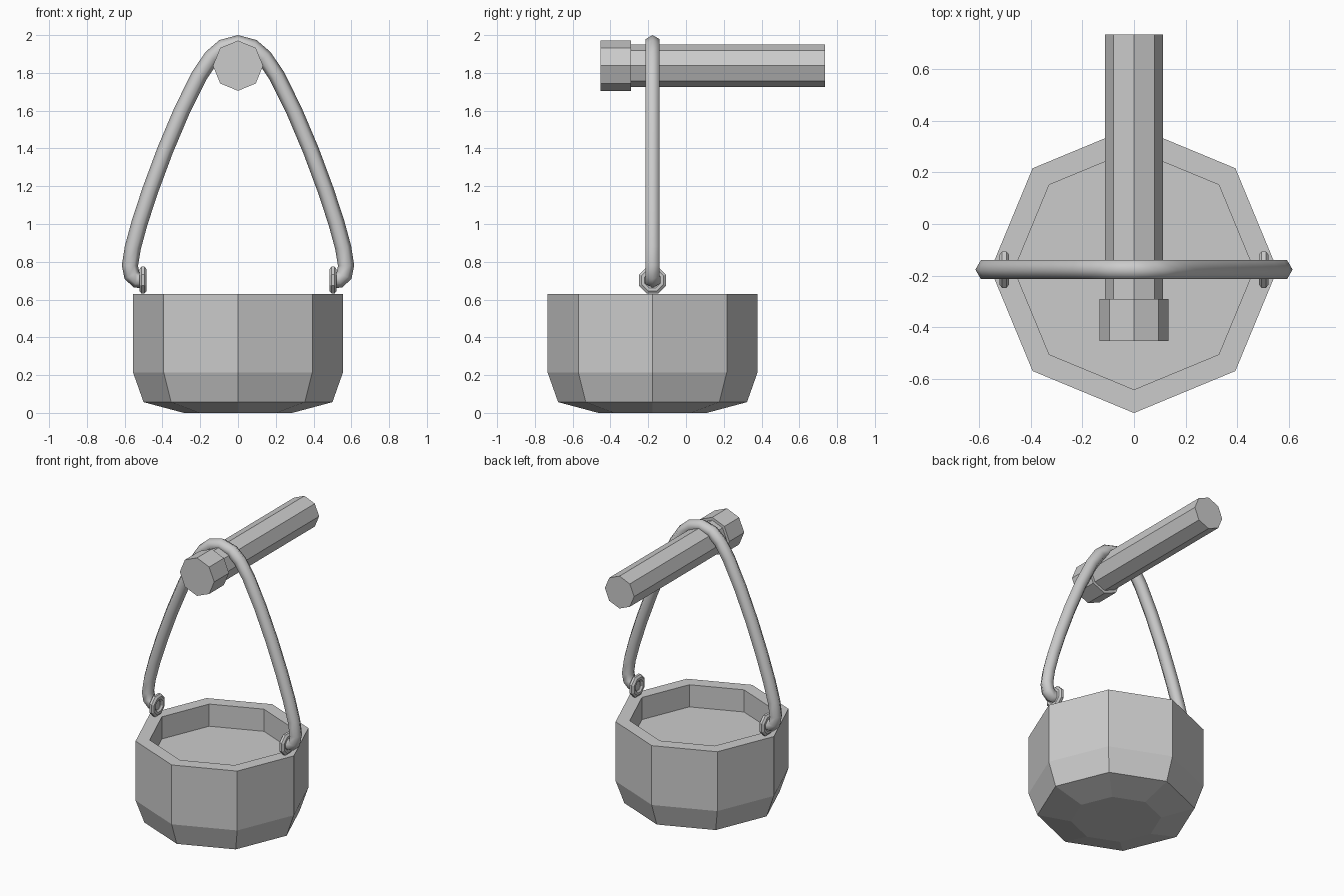
import bpy, bmesh, math
from mathutils import Vector

if "Cube" in bpy.data.objects:
    bpy.data.objects.remove(bpy.data.objects["Cube"])

CY = -0.177   # y of the pot and its handle


def make_object(name, rings, closed=False, smooth=False):
    """Skin a list of vertex rings into one mesh object."""
    bm = bmesh.new()
    vr = [[bm.verts.new(p) for p in ring] for ring in rings]
    n = len(vr[0])
    pairs = list(zip(vr, vr[1:] + vr[:1])) if closed else list(zip(vr, vr[1:]))
    for a, b in pairs:
        for i in range(n):
            j = (i + 1) % n
            bm.faces.new((a[i], a[j], b[j], b[i]))
    if not closed:
        bm.faces.new(vr[0])
        bm.faces.new(vr[-1])
    bmesh.ops.recalc_face_normals(bm, faces=bm.faces)
    for f in bm.faces:
        f.smooth = smooth and len(f.verts) == 4
    me = bpy.data.meshes.new(name)
    bm.to_mesh(me)
    bm.free()
    ob = bpy.data.objects.new(name, me)
    bpy.context.collection.objects.link(ob)
    return ob


def lathe(name, profile, center, axis, n=8, offset=0.0, closed=False):
    """Turn a (radius, height) profile round the x, y or z axis."""
    c = Vector(center)
    rings = []
    for r, h in profile:
        ring = []
        for i in range(n):
            a = math.tau * (i + offset) / n
            u, v = r * math.cos(a), r * math.sin(a)
            p = {'x': (h, u, v), 'y': (u, h, v), 'z': (u, v, h)}[axis]
            ring.append(c + Vector(p))
        rings.append(ring)
    return make_object(name, rings, closed)


# Eight-sided bucket with a sunken flat floor
lathe("bucket", [(0.287, 0.005 - 0.005), (0.50, 0.057), (0.556, 0.215), (0.556, 0.63),
                 (0.465, 0.63), (0.465, 0.475)], (0, CY, 0), 'z')

# Hanging peg with a wider front head
lathe("peg_rod", [(0.113, -0.30), (0.113, 0.735)], (0, 0, 1.838), 'y')
lathe("peg_head", [(0.133, -0.453), (0.133, -0.29)], (0, 0, 1.838), 'y')

# Bail handle: six-sided tube along a mirrored arch
half = [(0.50, 0.705), (0.535, 0.703), (0.562, 0.728), (0.572, 0.78), (0.557, 0.875),
        (0.52, 1.01), (0.464, 1.18), (0.386, 1.39), (0.297, 1.60), (0.205, 1.785),
        (0.14, 1.882), (0.078, 1.936)]
path = half + [(0.0, 1.957)] + [(-x, z) for x, z in reversed(half)]
rings = []
for i, (x, z) in enumerate(path):
    p, q = path[max(i - 1, 0)], path[min(i + 1, len(path) - 1)]
    t = Vector((q[0] - p[0], 0, q[1] - p[1])).normalized()
    side = Vector((t.z, 0, -t.x))
    c = Vector((x, CY, z))
    rings.append([c + 0.043 * (side * math.cos(k * math.tau / 6)
                  + Vector((0, 1, 0)) * math.sin(k * math.tau / 6)) for k in range(6)])
make_object("handle", rings, smooth=True)

# Bevelled eyelet rings on the rim
for s, label in ((-1, "left"), (1, "right")):
    lathe("eyelet_" + label, [(0.077, -0.008), (0.077, 0.008), (0.062, 0.019), (0.045, 0.019),
                              (0.033, 0.008), (0.033, -0.008), (0.045, -0.019), (0.062, -0.019)],
          (s * 0.503, CY, 0.703), 'x', offset=0.5, closed=True)
